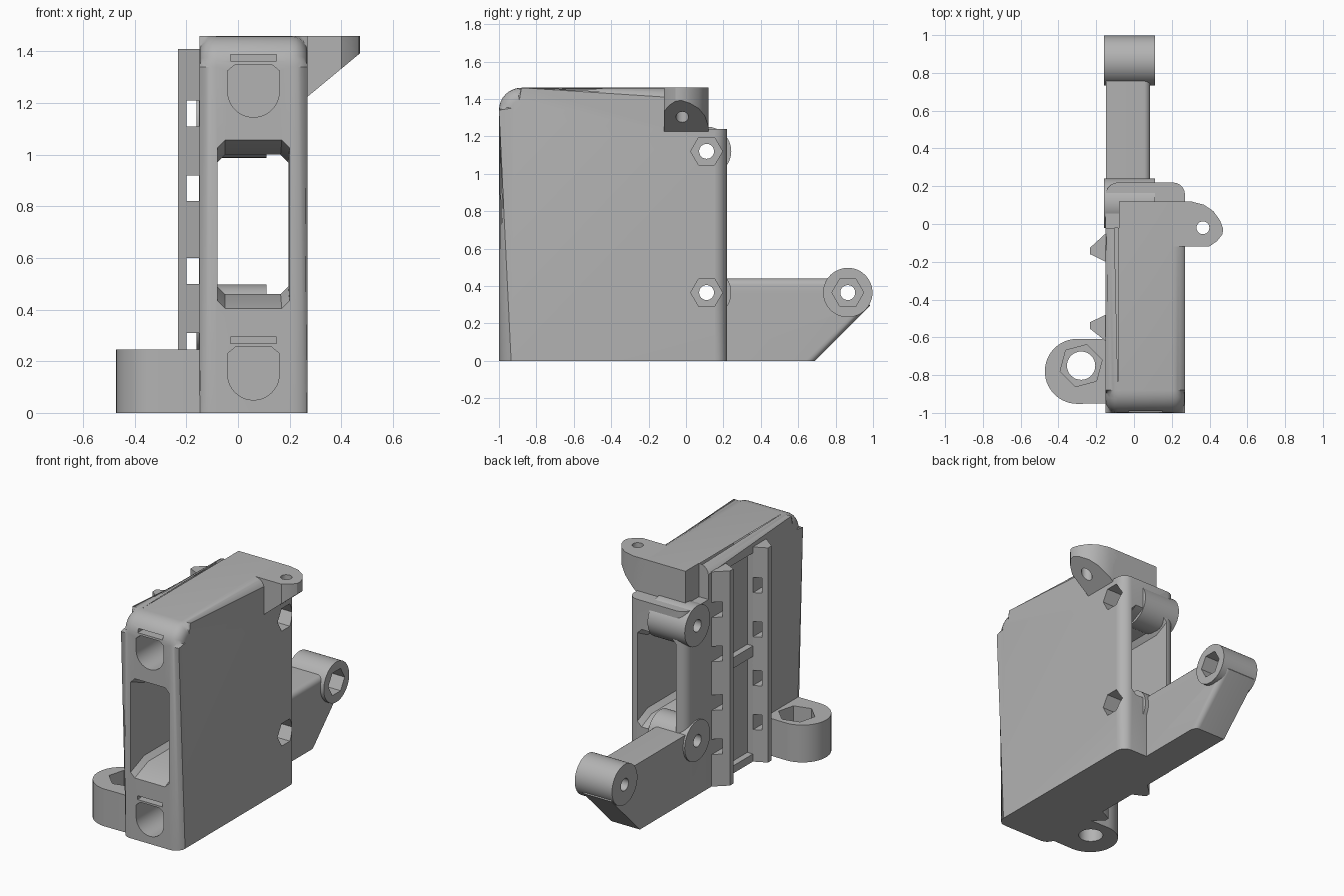
import bpy, bmesh, math
from mathutils import Vector

cube = bpy.data.objects.get("Cube")
if cube:
    bpy.data.objects.remove(cube, do_unlink=True)

grey = bpy.data.materials.new("plain grey")
grey.use_nodes = True
GREY = (0.45, 0.45, 0.45, 1)
grey.diffuse_color = GREY
grey.node_tree.nodes["Principled BSDF"].inputs["Base Color"].default_value = GREY


def place(axis, p, t):
    """Put a 2D point on the plane at distance t along the axis."""
    u, v = p
    return {"x": (t, u, v), "y": (u, t, v), "z": (u, v, t)}[axis]


def loft(name, axis, rings, bevel=0, rule=None):
    """Solid through (outline, distance) rings, with optional rounded edges."""
    bm = bmesh.new()
    loops = [[bm.verts.new(place(axis, p, t)) for p in pts] for pts, t in rings]
    n = len(loops[0])
    for a, b in zip(loops, loops[1:]):
        for i in range(n):
            j = (i + 1) % n
            bm.faces.new((a[i], a[j], b[j], b[i]))
    bm.faces.new(loops[0][::-1])
    bm.faces.new(loops[-1])
    if bevel:
        edges = [e for e in bm.edges if rule(e.verts[0].co, e.verts[1].co)]
        bmesh.ops.bevel(bm, geom=edges, offset=bevel, segments=5, profile=0.5,
                        affect="EDGES", clamp_overlap=True)
    bmesh.ops.recalc_face_normals(bm, faces=bm.faces)
    mesh = bpy.data.meshes.new(name)
    bm.to_mesh(mesh)
    bm.free()
    mesh.materials.append(grey)
    obj = bpy.data.objects.new(name, mesh)
    bpy.context.collection.objects.link(obj)
    return obj


def prism(name, axis, pts, a, b, **kw):
    return loft(name, axis, [(pts, a), (pts, b)], **kw)


def arc(c, r, start, end, n):
    angles = [math.radians(start + (end - start) * i / n) for i in range(n + 1)]
    return [(c[0] + r * math.cos(t), c[1] + r * math.sin(t)) for t in angles]


def ngon(c, r, n, turn=0):
    return arc(c, r, turn, turn + 360, n)[:-1]


def rect(u0, u1, v0, v1, c=0):
    """Rectangle, with clipped corners if c is given."""
    if not c:
        return [(u0, v0), (u1, v0), (u1, v1), (u0, v1)]
    return [(u0 + c, v0), (u1 - c, v0), (u1, v0 + c), (u1, v1 - c),
            (u1 - c, v1), (u0 + c, v1), (u0, v1 - c), (u0, v0 + c)]


def cut(obj, cutters):
    bpy.context.view_layer.objects.active = obj
    for c in cutters:
        c.hide_render = True
        m = obj.modifiers.new("cut", "BOOLEAN")
        m.operation, m.solver, m.object = "DIFFERENCE", "EXACT", c
        bpy.ops.object.modifier_apply(modifier=m.name)


parts, tools = [], []


def tool(obj):
    tools.append(obj)
    return obj


# Main body: stepped side profile with rounded front and long edges
L, R, TOP, STEP = -0.15, 0.27, 1.46, 1.24
profile = [(-1, 0), (0.22, 0), (0.22, STEP), (0.12, STEP), (0.12, TOP)]
profile += arc((-0.88, TOP - 0.12), 0.12, 90, 180, 8)


def body_edge(a, b):
    along = abs(a.x - b.x) < 1e-4
    floor = max(a.z, b.z) < 0.01
    inner = min(a.y, b.y) > 0.1 and max(a.z, b.z) > STEP + 0.01
    ledge = min(a.y, b.y) > 0.1 and min(a.z, b.z) > STEP - 0.01
    return along and not (floor or inner or ledge)


body = prism("main_body", "x", profile, L, R, bevel=0.065, rule=body_edge)
parts.append(body)

# Screw holes and hexagonal nut pockets shared by the hinge hubs
hubs = {"upper_hinge_hub": (0.11, 1.12), "lower_hinge_hub": (0.11, 0.365),
        "arm_hinge_hub": (0.865, 0.365)}
bores = {}
for name, c in hubs.items():
    bores[name] = [tool(prism("screw_cutter", "x", ngon(c, 0.04, 24), -0.3, 0.4)),
                   tool(prism("nut_cutter", "x", ngon(c, 0.085, 6), 0.0, 0.4))]

# Window tunnel with flared mouths
outer = rect(-0.08, 0.2, 0.40, 1.06, 0.03)
inner = rect(-0.08, 0.195, 0.46, 1.0, 0.03)
window = tool(loft("window_cutter", "y", [(outer, -1.01), (inner, -0.86), (inner, 0.12), (outer, 0.24)]))

# Blind sockets and thin slots in the front
front = []
for z in (0.05, 1.145):
    socket = arc((0.06, z + 0.1), 0.1, 180, 360, 20)
    socket += [(0.16, z + 0.18), (0.13, z + 0.205), (-0.01, z + 0.205), (-0.04, z + 0.18)]
    front.append(tool(prism("socket_cutter", "y", socket, -1.1, -0.72)))
    slot = rect(-0.03, 0.15, z + 0.218, z + 0.243)
    front.append(tool(prism("slot_cutter", "y", slot, -1.1, -0.92)))

# Side recesses between the ribs, and the narrowed upper back corner
recess = [tool(prism("recess_cutter", "z", rect(-0.3, -0.11, -0.48, -0.2), a, b))
          for a, b in ((0.05, 0.69), (0.76, 1.37))]
corner = tool(prism("corner_cutter", "z", rect(-0.3, -0.08, -0.02, 0.4), STEP, 1.6))
cut(body, [window, corner] + front + recess
    + bores["upper_hinge_hub"] + bores["lower_hinge_hub"])

# Hinge hubs
for name, c in hubs.items():
    hub = prism(name, "x", ngon(c, 0.132, 48), -0.16, 0.11)
    cut(hub, bores[name])
    parts.append(hub)

# Rear arm with a sloped underside
arm = prism("rear_arm", "x", [(0.12, 0), (0.69, 0), (0.985, 0.295), (0.88, 0.44), (0.12, 0.44)],
            -0.148, 0.085, bevel=0.035,
            rule=lambda a, b: min(a.x, b.x) > 0 and max(a.z, b.z) > 0.01 and max(a.y, b.y) > 0.2)
cut(arm, bores["lower_hinge_hub"] + bores["arm_hinge_hub"])
parts.append(arm)

# Upright side ribs with tie slots
ties = [tool(prism("tie_cutter", "y", rect(-0.2, -0.151, z, z + 0.1), -0.8, 0.1))
        for z in (0.21, 0.5, 0.82, 1.11)]
ribs = {"back_rib": (-0.05, -0.125, -0.16, -0.2), "front_rib": (-0.48, -0.52, -0.555, -0.62)}
for name, (a, b, c, d) in ribs.items():
    rib = prism(name, "z", [(-0.14, a), (-0.15, a), (-0.232, b), (-0.232, c), (-0.15, d), (-0.14, d)], 0, 1.41)
    cut(rib, ties)
    parts.append(rib)

# Low side lug with a nut pocket on top
lug = [(-0.14, -0.95), (-0.14, -0.61)] + arc((-0.3, -0.78), 0.172, 90, 270, 28)
side_lug = prism("side_lug", "z", lug, 0, 0.245)
cut(side_lug, [tool(prism("lug_hole_cutter", "z", ngon((-0.28, -0.75), 0.075, 32), -0.1, 0.4)),
               tool(prism("lug_nut_cutter", "z", ngon((-0.28, -0.75), 0.115, 6, 15), 0.12, 0.4))])
parts.append(side_lug)

# Top lug: rounded plan, sloped underside
plan = [(0.2, -0.118), (0.4, -0.118), (0.44, -0.09), (0.468, -0.055), (0.472, -0.025),
        (0.455, 0.02), (0.42, 0.068), (0.37, 0.102), (0.3, 0.12), (0.2, 0.12)]
top_lug = prism("top_lug", "z", plan, 1.225, TOP)
cut(top_lug, [tool(prism("slope_cutter", "y", [(0.27, 1.225), (0.27, 1.1), (0.6, 1.1), (0.6, 1.498)], -0.3, 0.3)),
              tool(prism("top_hole_cutter", "z", ngon((0.365, -0.02), 0.034, 24), 1, 1.6))])
parts.append(top_lug)

for t in tools:
    bpy.data.objects.remove(t, do_unlink=True)

# Smooth the rounded surfaces, keep hard edges
for p in parts:
    bpy.ops.object.select_all(action="DESELECT")
    p.select_set(True)
    bpy.context.view_layer.objects.active = p
    bpy.ops.object.shade_smooth_by_angle(angle=math.radians(30))
